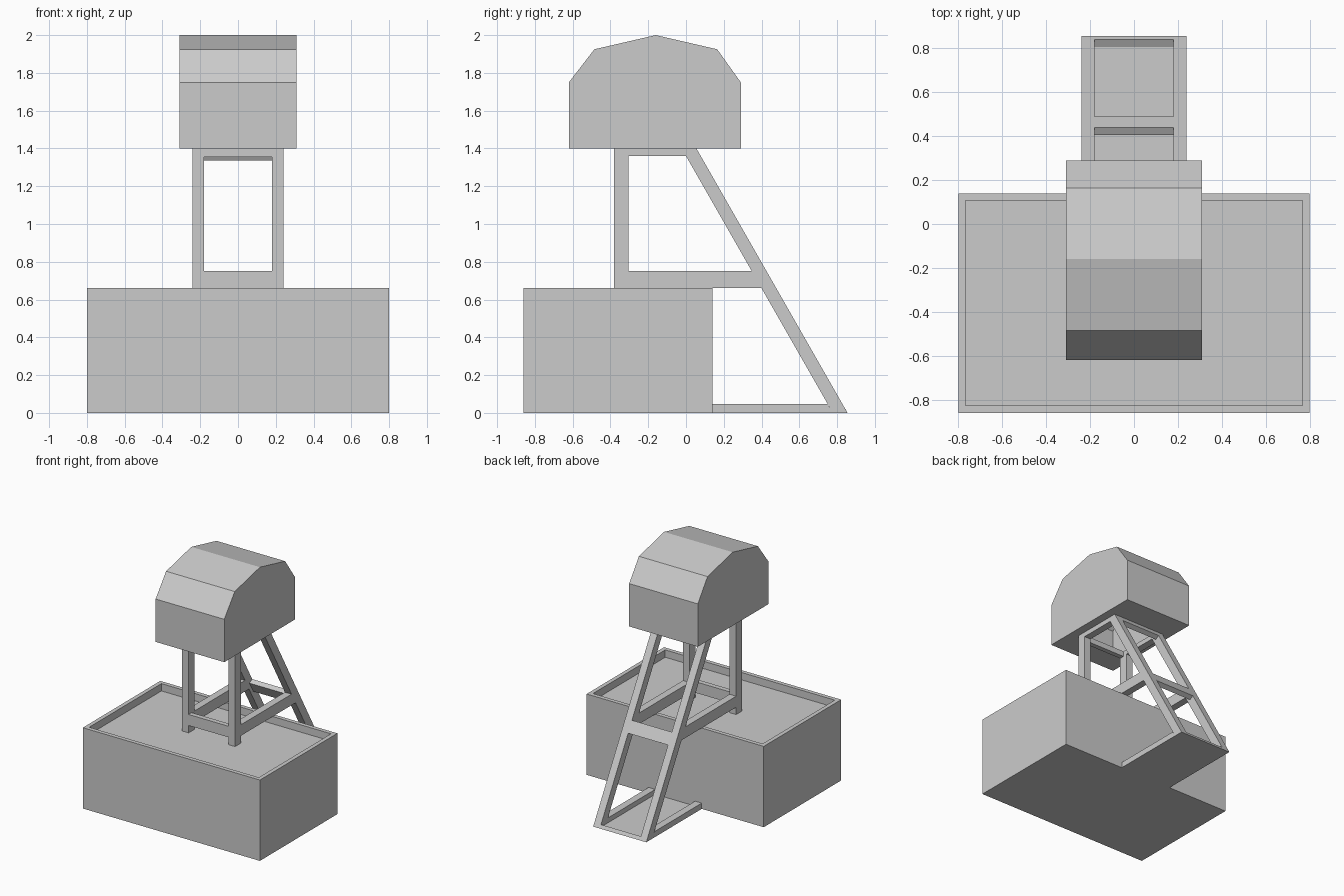
import bpy, bmesh

if "Cube" in bpy.data.objects:
    bpy.data.objects.remove(bpy.data.objects["Cube"])

def finish(name, bm):
    bmesh.ops.recalc_face_normals(bm, faces=bm.faces)
    me = bpy.data.meshes.new(name)
    bm.to_mesh(me)
    bm.free()
    ob = bpy.data.objects.new(name, me)
    bpy.context.collection.objects.link(ob)
    return ob

def prism(name, pts, x0, x1, mirror=False):
    """Extrude a (y, z) outline from x0 to x1, optionally mirrored over x = 0."""
    bm = bmesh.new()
    face = bm.faces.new([bm.verts.new((x0, y, z)) for y, z in pts])
    ext = bmesh.ops.extrude_face_region(bm, geom=[face])
    new = [v for v in ext["geom"] if isinstance(v, bmesh.types.BMVert)]
    bmesh.ops.translate(bm, verts=new, vec=(x1 - x0, 0, 0))
    ob = finish(name, bm)
    if mirror:
        ob.modifiers.new("mirror", "MIRROR")
    return ob

def rect(y0, y1, z0, z1):
    return [(y0, z0), (y1, z0), (y1, z1), (y0, z1)]

# Base block with a shallow recess behind a narrow rim
base = prism("base_block", rect(-0.86, 0.14, 0, 0.66), -0.8, 0.8)
bm = bmesh.new()
bm.from_mesh(base.data)
bm.normal_update()
top = max(bm.faces, key=lambda f: f.calc_center_median().z)
bmesh.ops.inset_region(bm, faces=[top], thickness=0.048)
ext = bmesh.ops.extrude_face_region(bm, geom=[top])
new = [v for v in ext["geom"] if isinstance(v, bmesh.types.BMVert)]
bmesh.ops.translate(bm, verts=new, vec=(0, 0, -0.06))
if top.is_valid:
    bmesh.ops.delete(bm, geom=[top], context="FACES_ONLY")
bm.to_mesh(base.data)
bm.free()

# Side frames of the tower, mirrored left and right
IN, OUT = 0.18, 0.24
side_parts = {
    "front_post": rect(-0.38, -0.305, 0.60, 1.40),
    "sloping_leg": [(0.855, 0), (0.055, 1.40), (-0.023, 1.40), (0.777, 0)],
    "top_rail": rect(-0.305, 0.0, 1.36, 1.40),
    "middle_rail": [(-0.305, 0.66), (0.40, 0.66), (0.349, 0.75), (-0.305, 0.75)],
    "bottom_rail": [(0.14, 0), (0.777, 0), (0.75, 0.047), (0.14, 0.047)],
}
for name, pts in side_parts.items():
    prism(name, pts, IN, OUT, mirror=True)

# Cross bars joining the two side frames
cross_parts = {
    "front_lower_bar": rect(-0.38, -0.34, 0.66, 0.75),
    "front_top_bar": rect(-0.38, -0.34, 1.355, 1.40),
    "back_middle_bar": [(0.44, 0.726), (0.49, 0.639), (0.455, 0.619), (0.405, 0.706)],
    "back_top_bar": [(0.01, 1.40), (0.055, 1.40), (0.081, 1.355), (0.046, 1.335)],
    "back_foot_bar": [(0.84, 0.027), (0.855, 0), (0.805, 0), (0.805, 0.007)],
    "foot_plate": rect(0.14, 0.805, 0, 0.007),
}
for name, pts in cross_parts.items():
    prism(name, pts, -IN, IN)

# Hollow cabin with a faceted roof
cabin = prism("cabin", [(-0.62, 1.40), (-0.62, 1.75), (-0.485, 1.925), (-0.16, 2.0),
                        (0.165, 1.925), (0.29, 1.75), (0.29, 1.40)], -0.31, 0.31)

# Hatch in the cabin floor above the tower
bm = bmesh.new()
bm.from_mesh(cabin.data)
floor = min(bm.faces, key=lambda f: f.calc_center_median().z)
outer = list(floor.verts)
bmesh.ops.delete(bm, geom=[floor], context="FACES_ONLY")
inner = [bm.verts.new((IN if v.co.x > 0 else -IN, 0.0 if v.co.y > 0 else -0.34, 1.40)) for v in outer]
for i in range(4):
    j = (i + 1) % 4
    bm.faces.new((outer[i], outer[j], inner[j], inner[i]))
bmesh.ops.recalc_face_normals(bm, faces=bm.faces)
bm.to_mesh(cabin.data)
bm.free()
